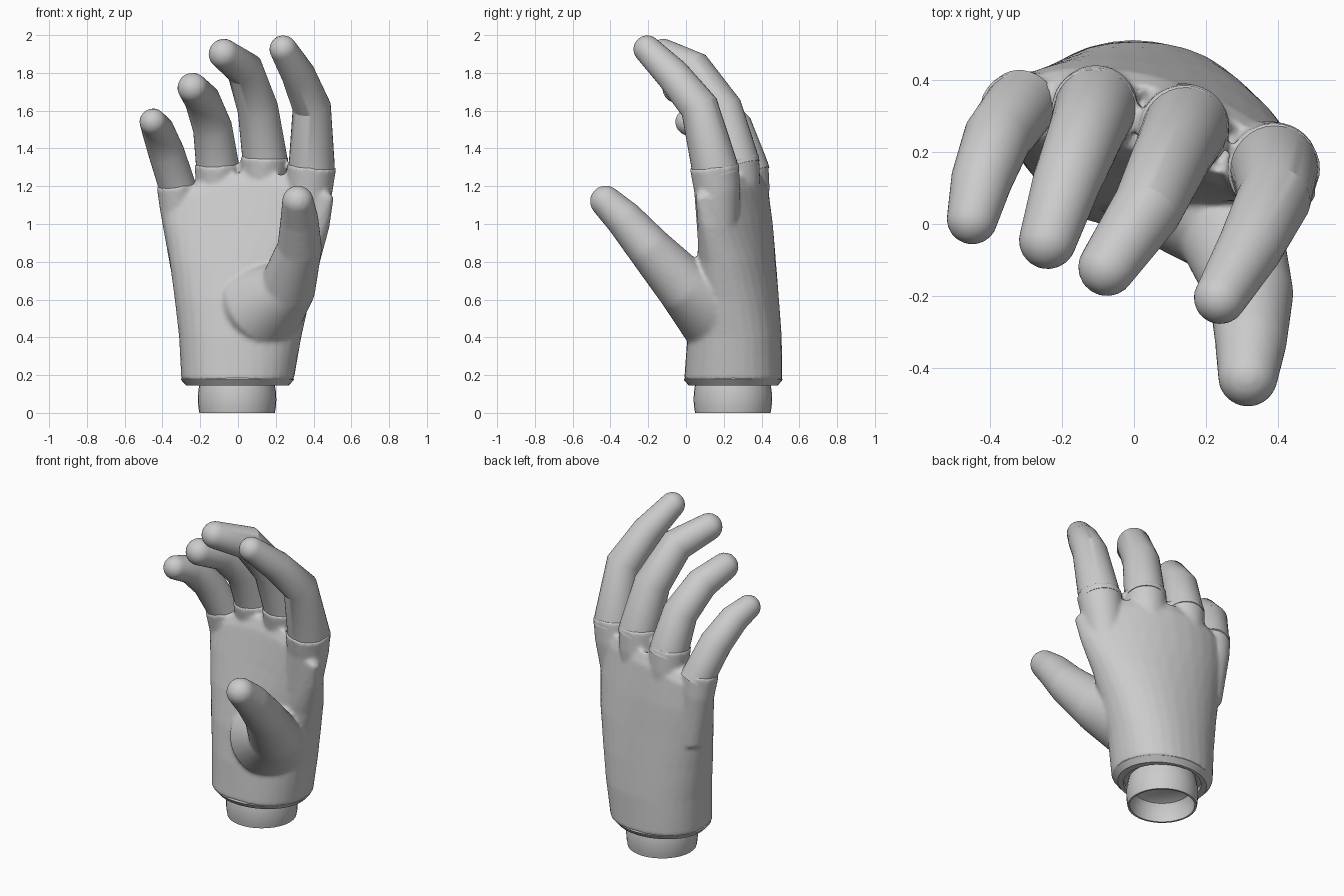
import bpy, bmesh
from math import sin, cos, pi, copysign, radians
from mathutils import Vector

cube = bpy.data.objects.get("Cube")
if cube:
    bpy.data.objects.remove(cube, do_unlink=True)

grey = bpy.data.materials.new("light_grey")
grey.use_nodes = True
COLOUR = (0.6, 0.6, 0.6, 1)
grey.diffuse_color = COLOUR
grey.node_tree.nodes["Principled BSDF"].inputs["Base Color"].default_value = COLOUR
SIDES = 32


def loft(bm, rings):
    """Skin a list of rings and close both ends."""
    loops = [[bm.verts.new(p) for p in ring] for ring in rings]
    for a, b in zip(loops, loops[1:]):
        for i in range(len(a)):
            j = (i + 1) % len(a)
            bm.faces.new((a[i], a[j], b[j], b[i]))
    bm.faces.new(loops[0][::-1])
    bm.faces.new(loops[-1])


def circle(centre, axis, r):
    u = Vector((1, 0, 0))
    u = (u - axis * u.dot(axis)).normalized()
    v = axis.cross(u)
    angles = [2 * pi * i / SIDES for i in range(SIDES)]
    return [centre + r * (u * cos(a) + v * sin(a)) for a in angles]


def tube(bm, path, round_start=False, round_end=True):
    """Tapered limb through (x, y, z, radius) points, with domed ends."""
    pts = [Vector(p[:3]) for p in path]
    steps = [(b - a).normalized() for a, b in zip(pts, pts[1:])]
    axes = [steps[0]] + [(a + b).normalized() for a, b in zip(steps, steps[1:])] + [steps[-1]]
    rings = [circle(p, t, q[3]) for p, t, q in zip(pts, axes, path)]
    dome = [radians(d) for d in (15, 30, 45, 60, 72, 82)]

    def cap(i, sign):
        r = path[i][3]
        return [circle(pts[i] + axes[i] * sign * r * sin(d), axes[i], r * cos(d)) for d in dome]
    if round_start:
        rings = cap(0, -1)[::-1] + rings
    if round_end:
        rings += cap(-1, 1)
    loft(bm, rings)


def oval(cx, cy, z, rx, ry):
    return [Vector((cx + rx * cos(2 * pi * i / SIDES), cy + ry * sin(2 * pi * i / SIDES), z))
            for i in range(SIDES)]


def finish(bm, name):
    bmesh.ops.recalc_face_normals(bm, faces=bm.faces[:])
    mesh = bpy.data.meshes.new(name)
    bm.to_mesh(mesh)
    bm.free()
    mesh.materials.append(grey)
    obj = bpy.data.objects.new(name, mesh)
    bpy.context.collection.objects.link(obj)
    bpy.ops.object.select_all(action='DESELECT')
    obj.select_set(True)
    bpy.context.view_layer.objects.active = obj
    bpy.ops.object.shade_smooth_by_angle(angle=radians(28))
    return obj


# Centre line of each finger: knuckle, joints, tip (x, y, z, radius)
fingers = {
    "index_finger": [(.39, .15, 1.31, .122), (.39, .07, 1.62, .102),
                     (.32, -.07, 1.79, .09), (.24, -.205, 1.925, .073)],
    "middle_finger": [(.14, .26, 1.36, .118), (.105, .19, 1.61, .108),
                      (.035, .04, 1.82, .098), (-.075, -.12, 1.9, .08)],
    "ring_finger": [(-.11, .315, 1.32, .113), (-.135, .25, 1.51, .104),
                    (-.19, .11, 1.66, .094), (-.24, -.045, 1.72, .08)],
    "little_finger": [(-.325, .315, 1.21, .098), (-.38, .24, 1.38, .095),
                      (-.425, .12, 1.5, .085), (-.45, .015, 1.54, .071)],
}

# Palm: z, left edge, right edge, y centre, half depth, arch, rim sag
palm_rows = [
    (.172, -.3, .295, .25, .26, 0, 0),
    (.4, -.312, .335, .257, .25, .05, 0),
    (.6, -.335, .38, .263, .23, .25, 0),
    (.8, -.362, .435, .275, .2, .5, 0),
    (1.0, -.388, .485, .29, .165, .8, .2),
    (1.2, -.405, .508, .3, .125, 1, .7),
    (1.27, -.37, .46, .3, .09, 1, 1),
]


def palm_ring(z, x0, x1, y, depth, arch, sag):
    ring = []
    for i in range(SIDES):
        a = 2 * pi * i / SIDES
        c, s = (copysign(abs(f) ** .9, f) for f in (cos(a), sin(a)))
        x = (x0 + x1) / 2 + (x1 - x0) / 2 * c
        bend = arch * (-.2 * x - .45 * x * x)
        ring.append(Vector((x, y + bend + depth * s, z + sag * (.13 * x - .6 * x * x))))
    return ring


bm = bmesh.new()
loft(bm, [palm_ring(*row) for row in palm_rows])
# Metacarpal ridges running up to each knuckle
for path in fingers.values():
    x, y, z, r = path[0]
    tube(bm, [(x * .84, y + .02, z - .45, r * .85), (x * .97, y + .015, z - .13, r),
              (x, y, z, r + .009)], round_end=False)
# Thumb with its fleshy mound
tube(bm, [(.13, .15, .57, .24), (.27, -.02, .68, .15), (.327, -.2, .88, .118),
          (.325, -.33, 1.03, .1), (.317, -.425, 1.12, .084)], round_start=True)
palm = finish(bm, "palm_and_thumb")
remesh = palm.modifiers.new("blend", 'REMESH')
remesh.mode = 'VOXEL'
remesh.voxel_size = .012
remesh.use_smooth_shade = True
relax = palm.modifiers.new("relax", 'SMOOTH')
relax.factor = .5
relax.iterations = 6

# Fingers seated in the knuckles
for name, path in fingers.items():
    bm = bmesh.new()
    base, joint = Vector(path[0][:3]), Vector(path[1][:3])
    root = base - (joint - base).normalized() * .06
    tube(bm, [(*root, path[0][3])] + path)
    finish(bm, name)

# Chamfered cuff around the open end of the palm
bm = bmesh.new()
cuff = [(.2, .27, .23), (.186, .296, .256), (.176, .3, .262), (.145, .272, .236),
        (.145, .23, .218), (.18, .23, .218)]
loft(bm, [oval(-.003, .25, z, rx, ry) for z, rx, ry in cuff])
finish(bm, "cuff")

# Hollow wrist peg
bm = bmesh.new()
peg = [(.13, .12), (.11, .165), (.06, .188), (0, .188), (0, .2), (.03, .205),
       (.07, .208), (.11, .206), (.15, .2), (.19, .19)]
loft(bm, [oval(-.005, .248, z, r, r) for z, r in peg])
finish(bm, "wrist_peg")
